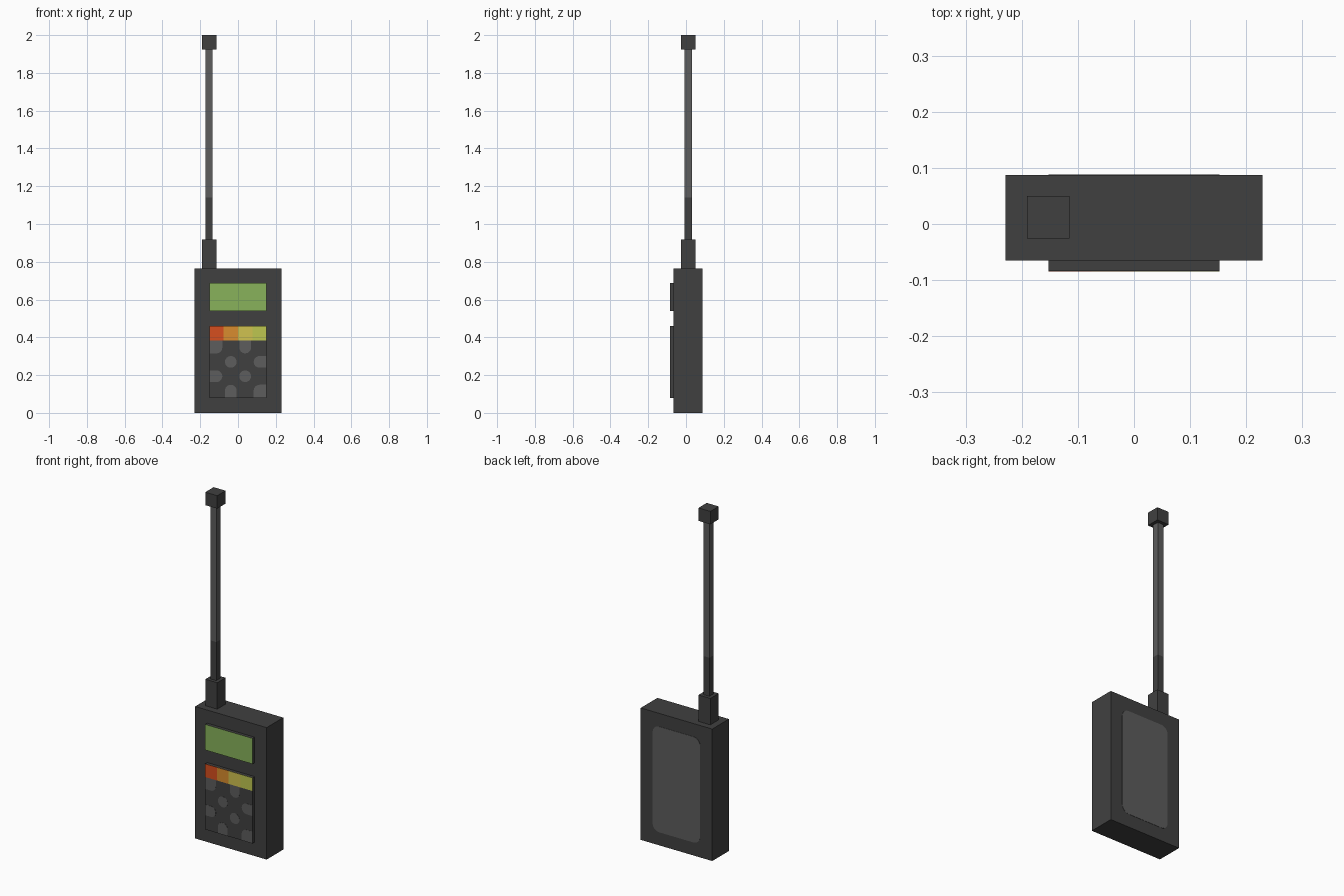
import bpy, bmesh
from math import radians, cos, sin
from mathutils import Vector

cube = bpy.data.objects.get("Cube")
if cube:
    bpy.data.objects.remove(cube, do_unlink=True)


def material(name, rgb):
    # sRGB 0-255 to linear
    lin = [((c / 255 + 0.055) / 1.055) ** 2.4 for c in rgb] + [1]
    m = bpy.data.materials.new(name)
    m.use_nodes = True
    m.diffuse_color = lin
    m.node_tree.nodes["Principled BSDF"].inputs["Base Color"].default_value = lin
    return m


dark = material("dark_grey", (64, 64, 64))
grey = material("mid_grey", (93, 93, 93))
green = material("screen_green", (136, 178, 91))
strip_colours = [
    material("red_orange", (214, 78, 30)),
    material("orange", (216, 140, 46)),
    material("yellow", (208, 194, 80)),
    material("lime", (190, 198, 80)),
]


def finish(name, bm, *mats):
    mesh = bpy.data.meshes.new(name)
    bm.to_mesh(mesh)
    bm.free()
    for m in mats:
        mesh.materials.append(m)
    ob = bpy.data.objects.new(name, mesh)
    bpy.context.collection.objects.link(ob)
    return ob


def box(name, lo, hi, mat, front=None):
    lo, hi = Vector(lo), Vector(hi)
    bm = bmesh.new()
    bmesh.ops.create_cube(bm, size=1)
    bmesh.ops.scale(bm, vec=hi - lo, verts=bm.verts)
    bmesh.ops.translate(bm, vec=(lo + hi) / 2, verts=bm.verts)
    bm.normal_update()
    if front:
        for f in bm.faces:
            f.material_index = int(f.normal.y < -0.5)
    return finish(name, bm, *([mat, front] if front else [mat]))


def plate(name, x0, x1, z0, z1, y, depth, mat, radii=(0, 0, 0, 0)):
    # Thin plate; radii: bottom left, bottom right, top right, top left
    corners = [(x0, z0, 1, 1), (x1, z0, -1, 1), (x1, z1, -1, -1), (x0, z1, 1, -1)]
    bm = bmesh.new()
    verts = []
    for i, ((x, z, sx, sz), r) in enumerate(zip(corners, radii)):
        steps = 6 if r else 0
        for k in range(steps + 1):
            a = radians(180 + 90 * i + 90 * k / max(steps, 1))
            verts.append(bm.verts.new((x + r * (sx + cos(a)) if r else x, y,
                                       z + r * (sz + sin(a)) if r else z)))
    face = bm.faces.new(verts)
    ext = bmesh.ops.extrude_face_region(bm, geom=[face])
    moved = [v for v in ext["geom"] if isinstance(v, bmesh.types.BMVert)]
    bmesh.ops.translate(bm, vec=(0, depth, 0), verts=moved)
    bmesh.ops.recalc_face_normals(bm, faces=bm.faces)
    return finish(name, bm, mat)


# Case, screen and keypad block
FRONT, BACK, FACE = -0.065, 0.087, -0.084
HALF = 0.152
box("case", (-0.229, FRONT, 0), (0.229, BACK, 0.764), dark)
box("screen", (-HALF, FACE, 0.54), (HALF, FRONT, 0.688), dark, green)
box("keypad", (-HALF, FACE, 0.08), (HALF, FRONT, 0.46), dark)

# Back cover
plate("back_cover", -HALF, HALF, 0.076, 0.688, BACK, 0.0015, grey, (0.042,) * 4)

# Coloured strip over the keys
CELL = HALF / 2
for col, mat in enumerate(strip_colours):
    x = -HALF + col * CELL
    plate(f"colour_button_{col + 1}", x, x + CELL, 0.384, 0.46, FACE, -0.001, mat)

# Staggered round keys; those on the border run out to it squarely
GAP = 0.007
for row in range(4):
    for col in range(4):
        if (row + col) % 2:
            continue
        left, right, top, bottom = col == 0, col == 3, row == 0, row == 3
        x, z = -HALF + col * CELL, 0.08 + (3 - row) * CELL
        r = CELL / 2 - GAP
        plate(f"key_{row + 1}_{col + 1}",
              x + GAP * (not left), x + CELL - GAP * (not right),
              z + GAP * (not bottom), z + CELL - GAP * (not top),
              FACE, -0.001, grey,
              [0 if a or b else r for a, b in
               ((left, bottom), (right, bottom), (right, top), (left, top))])

# Antenna sections stacked on the right of the case
AX, AY = -0.153, 0.012
for name, half, z0, z1, mat in (
        ("antenna_base", 0.038, 0.764, 0.917, dark),
        ("antenna_lower_rod", 0.019, 0.917, 1.14, dark),
        ("antenna_upper_rod", 0.019, 1.14, 1.925, grey),
        ("antenna_tip", 0.038, 1.925, 2.0, dark)):
    box(name, (AX - half, AY - half, z0), (AX + half, AY + half, z1), mat)
